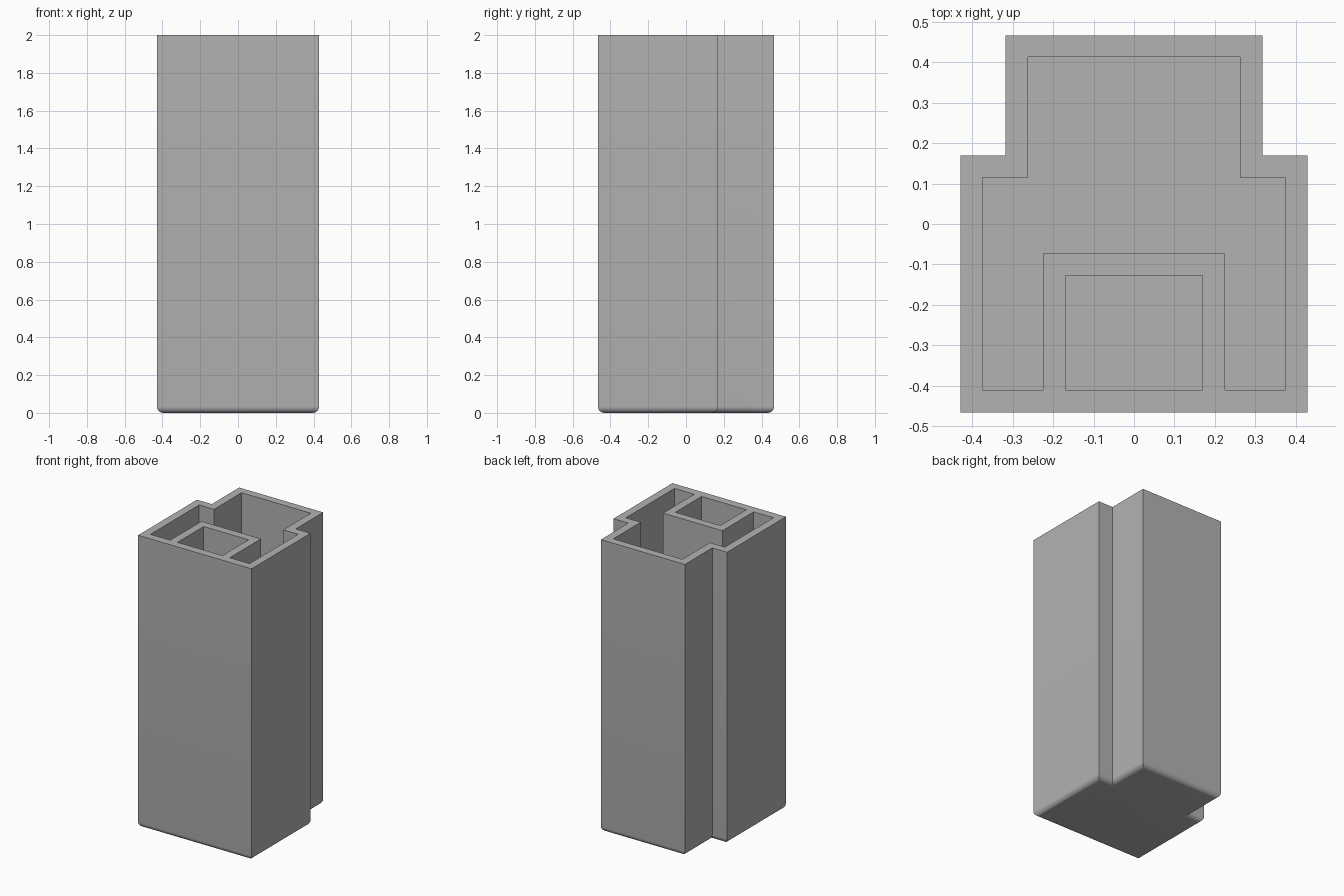
import bpy, bmesh, math
from mathutils import Vector

cube = bpy.data.objects.get("Cube")
if cube:
    bpy.data.objects.remove(cube, do_unlink=True)

HEIGHT, FLOOR, FILLET, STEPS = 2.0, 0.055, 0.035, 6

grey = bpy.data.materials.new("plain grey")
grey.use_nodes = True
colour = (0.45, 0.45, 0.45, 1)
grey.diffuse_color = colour
grey.node_tree.nodes["Principled BSDF"].inputs["Base Color"].default_value = colour


def mirrored(half):
    """Counter-clockwise outline from its right half, listed front to back."""
    return half + [(-x, y) for x, y in reversed(half)]


def inset(outline, d):
    """Move every side of a right-angled outline inwards by d."""
    pts = [Vector(p) for p in outline]
    result = []
    for i, p in enumerate(pts):
        a = (p - pts[i - 1]).normalized()
        b = (pts[(i + 1) % len(pts)] - p).normalized()
        result.append(p + d * Vector((-a.y - b.y, a.x + b.x)))
    return result


def ring(bm, outline, z):
    return [bm.verts.new((x, y, z)) for x, y in outline]


def wall(bm, lower, upper):
    for i in range(len(lower)):
        j = (i + 1) % len(lower)
        bm.faces.new((lower[i], lower[j], upper[j], upper[i]))


def rim_edges(bm, loop):
    return [bm.edges.get((loop[i - 1], loop[i])) for i in range(len(loop))]


# Plan outlines: stepped shell, main cavity wrapping the pocket, front pocket
shell = mirrored([(0.43, -0.467), (0.43, 0.17), (0.318, 0.17), (0.318, 0.467)])
cavity = mirrored([(0.225, -0.073), (0.225, -0.411), (0.375, -0.411),
                   (0.375, 0.115), (0.262, 0.115), (0.262, 0.413)])
pocket = mirrored([(0.17, -0.411), (0.17, -0.128)])

bm = bmesh.new()

# Outer shell with a rounded lower edge
rings = []
for k in range(STEPS + 1):
    t = math.pi / 2 * k / STEPS
    rings.append(ring(bm, inset(shell, FILLET * (1 - math.sin(t))),
                      FILLET * (1 - math.cos(t))))
rings.append(ring(bm, shell, HEIGHT))
bm.faces.new(rings[0])
for lower, upper in zip(rings, rings[1:]):
    wall(bm, lower, upper)
rim = rim_edges(bm, rings[-1])

# Hollow cavity and pocket, open at the top
for outline in (cavity, pocket):
    bottom, top = ring(bm, outline, FLOOR), ring(bm, outline, HEIGHT)
    bm.faces.new(bottom)
    wall(bm, bottom, top)
    rim += rim_edges(bm, top)

# Flat top rim around both openings
bmesh.ops.triangle_fill(bm, edges=rim, use_beauty=True, normal=(0, 0, 1))
bmesh.ops.recalc_face_normals(bm, faces=bm.faces[:])

mesh = bpy.data.meshes.new("stepped_holder")
bm.to_mesh(mesh)
bm.free()
mesh.materials.append(grey)
holder = bpy.data.objects.new("stepped_holder", mesh)
bpy.context.collection.objects.link(holder)

bpy.ops.object.select_all(action="DESELECT")
holder.select_set(True)
bpy.context.view_layer.objects.active = holder
bpy.ops.object.shade_smooth_by_angle(angle=math.radians(30))
